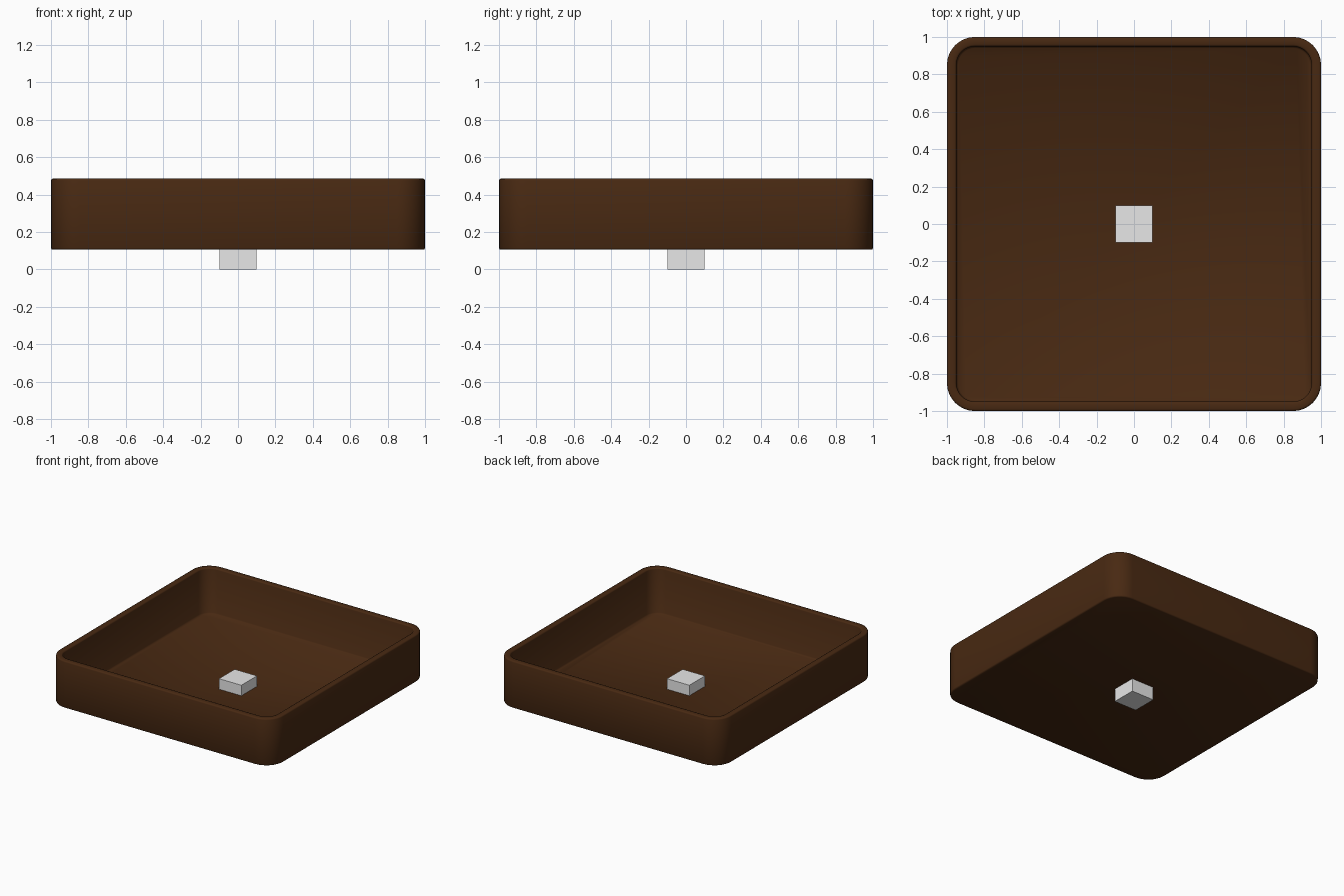
import bpy, bmesh, math

if "Cube" in bpy.data.objects:
    bpy.data.objects.remove(bpy.data.objects["Cube"])


def material(name, rgb):
    m = bpy.data.materials.new(name)
    m.diffuse_color = (*rgb, 1)
    m.use_nodes = True
    m.node_tree.nodes["Principled BSDF"].inputs["Base Color"].default_value = m.diffuse_color
    return m


brown = material("dark_brown", (0.065, 0.022, 0.006))
grey = material("light_grey", (0.8, 0.8, 0.8))


def finish(bm, name, mat):
    bmesh.ops.recalc_face_normals(bm, faces=bm.faces)
    mesh = bpy.data.meshes.new(name)
    bm.to_mesh(mesh)
    bm.free()
    mesh.materials.append(mat)
    obj = bpy.data.objects.new(name, mesh)
    bpy.context.collection.objects.link(obj)
    return obj


def rounded_square(bm, half, z, steps=8):
    """Ring of vertices whose corners share the same arc centres."""
    centre = 0.85
    radius = half - centre
    ring = []
    for q, (sx, sy) in enumerate(((1, 1), (-1, 1), (-1, -1), (1, -1))):
        for i in range(steps + 1):
            a = math.pi / 2 * (q + i / steps)
            ring.append(bm.verts.new((sx * centre + radius * math.cos(a),
                                      sy * centre + radius * math.sin(a), z)))
    return ring


# Tray: one wall profile from underside, over the rounded rim, to the floor
B, T, W, R = 0.105, 0.485, 0.95, 0.01
D = R * 0.3
profile = [(1 - R, B), (1 - D, B + D), (1, B + R),
           (1, T - R), (1 - D, T - D), (1 - R, T),
           (W + R, T), (W + D, T - D), (W, T - R),
           (W, B + 0.02), (W - R, B + 0.01)]
bm = bmesh.new()
rings = [rounded_square(bm, h, z) for h, z in profile]
n = len(rings[0])
for a, b in zip(rings, rings[1:]):
    for i in range(n):
        j = (i + 1) % n
        bm.faces.new((a[i], a[j], b[j], b[i]))
bm.faces.new(rings[0])    # underside
bm.faces.new(rings[-1])   # inner floor
tray = finish(bm, "tray", brown)
bpy.context.view_layer.objects.active = tray
tray.select_set(True)
bpy.ops.object.shade_smooth_by_angle(angle=math.radians(50))

# Small cube passing through the middle of the floor
bm = bmesh.new()
bmesh.ops.create_cube(bm, size=0.2)
cube = finish(bm, "centre_block", grey)
cube.location.z = 0.1
